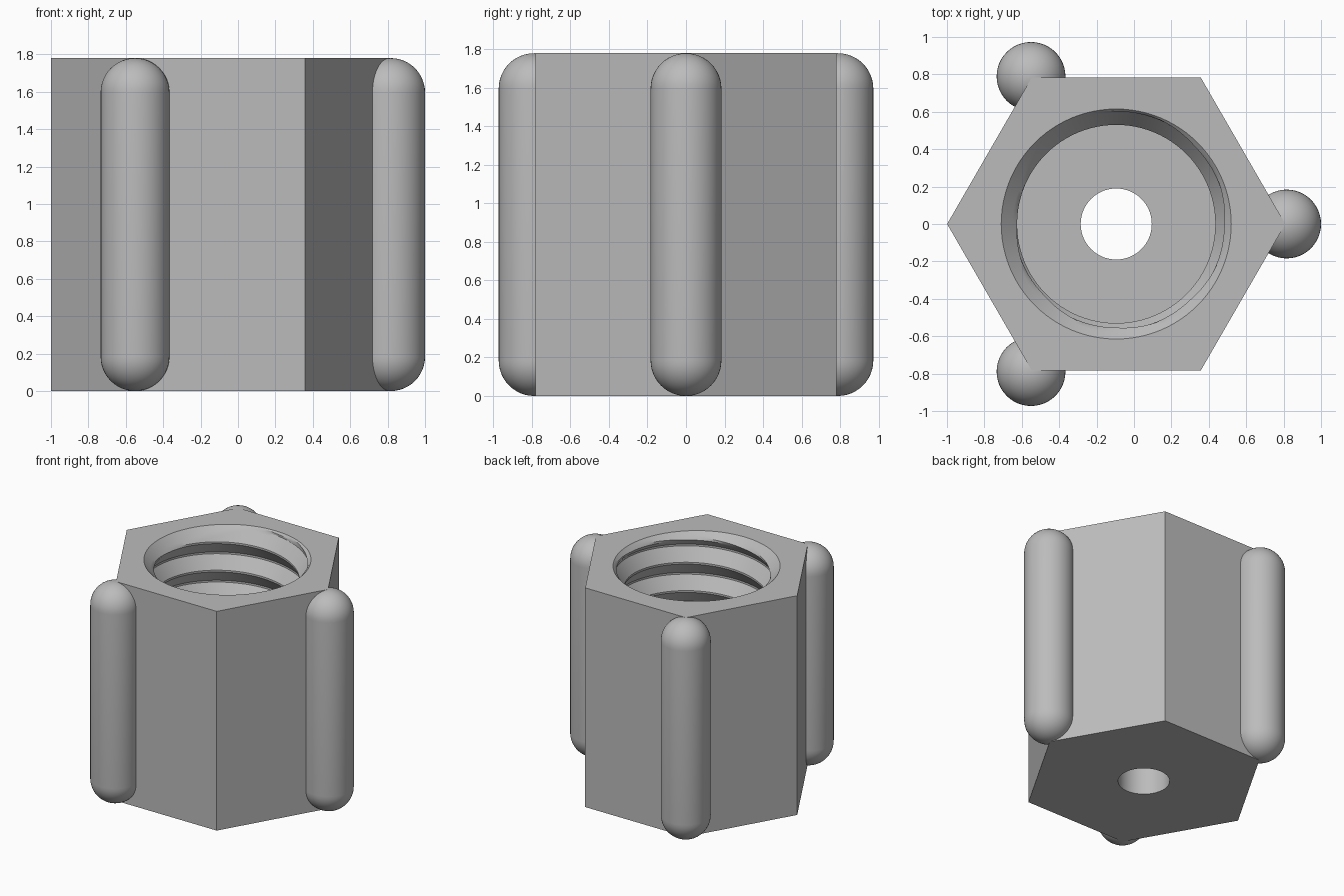
import bpy, bmesh
from math import pi, cos, sin

cube = bpy.data.objects.get("Cube")
if cube:
    bpy.data.objects.remove(cube, do_unlink=True)

CX = -0.095                 # axis of the hexagon
HEIGHT, FLOOR = 1.78, 0.27  # total height, thickness of the closed end
APOTHEM = 0.783
MINOR, MAJOR, RIM, HOLE = 0.53, 0.602, 0.615, 0.19
PITCH, FLANK, FLAT = 0.23, 0.1, 0.015
SIDES = 96

grey = bpy.data.materials.new("plain grey")
grey.use_nodes = True
colour = (0.5, 0.5, 0.5, 1)
grey.diffuse_color = colour
grey.node_tree.nodes["Principled BSDF"].inputs["Base Color"].default_value = colour


def finish(bm, name, angle):
    mesh = bpy.data.meshes.new(name)
    bmesh.ops.recalc_face_normals(bm, faces=bm.faces)
    bm.to_mesh(mesh)
    bm.free()
    mesh.materials.append(grey)
    obj = bpy.data.objects.new(name, mesh)
    bpy.context.collection.objects.link(obj)
    bpy.ops.object.select_all(action='DESELECT')
    obj.select_set(True)
    bpy.context.view_layer.objects.active = obj
    bpy.ops.object.shade_smooth_by_angle(angle=angle)
    return obj


# Thread profile of one pitch, running downward: flank, root, flank, crest
corners = [(0, MINOR), (-FLANK, MAJOR), (-FLANK - FLAT, MAJOR),
           (-2 * FLANK - FLAT, MINOR), (-PITCH, MINOR)]
one_pitch = []
for (z0, r0), (z1, r1) in zip(corners, corners[1:]):
    steps = 6 if r0 != r1 else 1
    one_pitch += [(z0 + (z1 - z0) * i / steps, r0 + (r1 - r0) * i / steps)
                  for i in range(steps)]
thread = [(z - PITCH * turn, r) for turn in range(-2, 9) for z, r in one_pitch]


def section(angle):
    """Closed radial section (radius, height): hexagon outside, thread inside."""
    off = (angle + pi / 6) % (pi / 3) - pi / 6
    outer = APOTHEM / cos(pi / 6 - abs(off))
    points = [(HOLE, 0), (outer, 0), (outer, HEIGHT), (RIM, HEIGHT)]
    start = HEIGHT - (RIM - MINOR) + PITCH * (angle / (2 * pi) - 0.5)
    for z, r in thread:
        z = min(max(z + start, FLOOR), HEIGHT)
        r = max(r, RIM - (HEIGHT - z))      # lead-in chamfer
        points.append((RIM if z == HEIGHT else r, z))
    points += [(MINOR, FLOOR), (HOLE, FLOOR)]
    return points


# Hexagonal body swept around its axis, with the threaded bore and small hole
bm = bmesh.new()
columns = []
for i in range(SIDES + 1):
    a = 2 * pi * i / SIDES
    columns.append([bm.verts.new((CX + r * cos(a), r * sin(a), z))
                    for r, z in section(a)])
for left, right in zip(columns, columns[1:]):
    for j in range(len(left)):
        k = (j + 1) % len(left)
        bm.faces.new((left[j], right[j], right[k], left[k]))
bmesh.ops.remove_doubles(bm, verts=bm.verts, dist=0.0002)
bmesh.ops.dissolve_degenerate(bm, dist=0.0001, edges=bm.edges)
finish(bm, "threaded_hex_body", pi / 7)

# Rounded grip posts on every second corner
RADIUS, REACH = 0.184, 0.911
for n, name in enumerate(("left_grip", "back_right_grip", "front_right_grip")):
    bm = bmesh.new()
    bmesh.ops.create_uvsphere(bm, u_segments=48, v_segments=24, radius=RADIUS)
    equator = [e for e in bm.edges if all(abs(v.co.z) < 1e-4 for v in e.verts)]
    bmesh.ops.split_edges(bm, edges=equator)
    for f in bm.faces:
        f.tag = f.calc_center_median().z > 0
    top = {v for f in bm.faces if f.tag for v in f.verts}
    for v in bm.verts:
        v.co.z += HEIGHT - RADIUS if v in top else RADIUS
    rims = [e for e in bm.edges if e.is_boundary]
    bmesh.ops.bridge_loops(bm, edges=rims)
    post = finish(bm, name, pi / 6)
    a = 2 * pi * n / 3
    post.location = (CX + REACH * cos(a), REACH * sin(a), 0)
